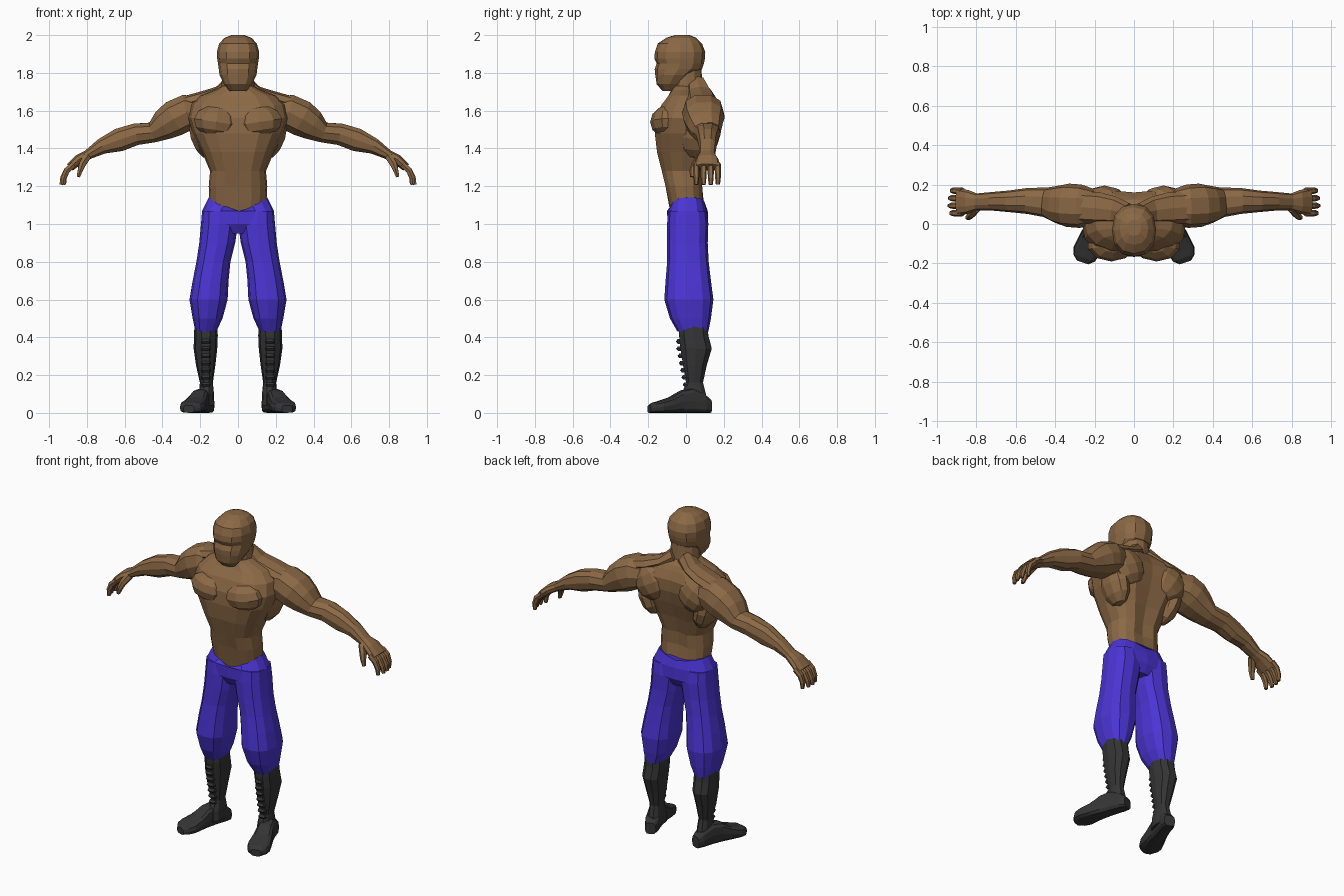
import bpy, bmesh, math
from mathutils import Vector as V


def material(name, rgb):
    m = bpy.data.materials.new(name)
    m.diffuse_color = (*rgb, 1)
    return m


SKIN = material("brown skin", (0.26, 0.14, 0.06))
BLUE = material("blue cloth", (0.07, 0.035, 0.66))
BLACK = material("black leather", (0.035, 0.035, 0.035))


def finish(name, bm, mat, mirror):
    bmesh.ops.recalc_face_normals(bm, faces=bm.faces[:])
    me = bpy.data.meshes.new(name)
    bm.to_mesh(me)
    bm.free()
    me.materials.append(mat)
    ob = bpy.data.objects.new(name, me)
    bpy.context.collection.objects.link(ob)
    if mirror:
        ob.modifiers.new("Mirror", 'MIRROR').use_mirror_merge = False
    return ob


def loft(name, rings, mat, n=12, p=0.85, mirror=True, tweak=None):
    """Skin rings given as (centre, half axis U, half axis W); p<1 is boxier."""
    bm = bmesh.new()
    loops = []
    for c, u, w in rings:
        loop = []
        for i in range(n):
            a = 2 * math.pi * i / n
            ca, sa = round(math.cos(a), 6), round(math.sin(a), 6)
            co = (c + u * math.copysign(abs(ca) ** p, ca)
                  + w * math.copysign(abs(sa) ** p, sa))
            loop.append(bm.verts.new(tweak(co) if tweak else co))
        loops.append(loop)
    for a, b in zip(loops, loops[1:]):
        for i in range(n):
            j = (i + 1) % n
            bm.faces.new((a[i], a[j], b[j], b[i]))
    bm.faces.new(loops[0][::-1])
    bm.faces.new(loops[-1])
    return finish(name, bm, mat, mirror)


def upright(rows):
    """Rows of z, x min, x max, y front, y back."""
    return [(V(((a + b) / 2, (f + k) / 2, z)), V(((b - a) / 2, 0, 0)), V((0, (k - f) / 2, 0)))
            for z, a, b, f, k in rows]


def centred(rows):
    return upright([(z, -r, r, f, k) for z, r, f, k in rows])


def along(rows):
    """Rows of x, y, z, half depth, half height along a limb path."""
    pts = [V(r[:3]) for r in rows]
    out = []
    for i, r in enumerate(rows):
        t = pts[min(i + 1, len(pts) - 1)] - pts[max(i - 1, 0)]
        w = t.cross(V((0, 1, 0))).normalized()
        u = w.cross(t).normalized()
        out.append((pts[i], u * r[3], w * r[4]))
    return out


def muscle(name, loc, size, tilt=0):
    bm = bmesh.new()
    bmesh.ops.create_uvsphere(bm, u_segments=10, v_segments=6, radius=1)
    c, s = math.cos(tilt), math.sin(tilt)
    for v in bm.verts:
        x, y, z = (v.co[i] * size[i] for i in range(3))
        v.co = V(loc) + V((x * c - z * s, y, x * s + z * c))
    return finish(name, bm, SKIN, True)


# Torso with a groove down the spine and chest
def groove(co):
    if abs(co.x) < 0.01 and 1.2 < co.z < 1.69:
        co.y -= math.copysign(0.02 if co.y > 0 else 0.01, co.y)
    return co


loft("torso", centred([
    (1.00, .14, -.07, .085), (1.10, .15, -.09, .095), (1.20, .155, -.115, .092),
    (1.28, .148, -.135, .098), (1.38, .19, -.162, .125), (1.48, .24, -.175, .16),
    (1.56, .265, -.17, .18), (1.63, .25, -.14, .18), (1.68, .20, -.10, .155),
    (1.71, .12, -.078, .125), (1.73, .085, -.07, .09)]),
    SKIN, 16, .8, False, groove)
loft("neck", centred([(1.68, .10, -.08, .11), (1.73, .088, -.07, .088),
                      (1.84, .08, -.07, .08)]), SKIN, 12, 1, False)

# Head: chin to crown
loft("head", centred([
    (1.705, .045, -.125, -.05), (1.74, .075, -.155, -.02), (1.79, .098, -.163, .04),
    (1.82, .102, -.166, .085), (1.85, .106, -.155, .095), (1.875, .11, -.167, .10),
    (1.91, .112, -.165, .102), (1.955, .10, -.15, .085), (1.985, .072, -.105, .055),
    (2.0, .035, -.06, .02)]), SKIN, 12, .85, False)

# Raised muscles
muscle("chest_muscle", (.115, -.10, 1.54), (.125, .09, .085), .15)
muscle("shoulder_blade", (.15, .125, 1.57), (.11, .07, .11), -.5)
muscle("side_back_muscle", (.19, .06, 1.47), (.065, .10, .13), -.3)
loft("neck_shoulder_muscle", along([
    (.03, .055, 1.74, .05, .05), (.10, .07, 1.695, .07, .035),
    (.18, .08, 1.665, .08, .04), (.27, .085, 1.64, .08, .04)]), SKIN, 8)

# Arm and palm
loft("arm", along([
    (.18, .09, 1.595, .08, .075), (.27, .09, 1.59, .11, .10),
    (.335, .095, 1.56, .11, .10), (.39, .10, 1.525, .095, .085),
    (.45, .11, 1.485, .075, .056), (.54, .117, 1.475, .066, .06),
    (.63, .115, 1.445, .055, .064), (.72, .115, 1.412, .047, .044),
    (.795, .112, 1.367, .043, .027), (.84, .112, 1.343, .06, .028),
    (.89, .112, 1.30, .07, .024)]), SKIN, 10)

# Fingers and thumb
for i in range(4):
    y = .055 + .038 * i
    tip = (.0, .012, .01, -.005)[i]
    loft(f"finger_{i + 1}", along([
        (.87, y, 1.315, .017, .018), (.905, y, 1.285, .017, .018),
        (.922 + tip / 2, y, 1.245, .015, .015),
        (.924 + tip, y, 1.208, .011, .01)]), SKIN, 6)
loft("thumb", along([
    (.80, .08, 1.355, .025, .022), (.825, .05, 1.315, .022, .02),
    (.835, .036, 1.285, .017, .015), (.845, .032, 1.25, .012, .01)]), SKIN, 6)


# Trousers: waistband dips at the front
def waist_dip(co):
    if co.z > 1.12:
        co.z -= (.085 if co.y < 0 else .03) * max(0, 1 - abs(co.x) / .15)
    return co


loft("trouser_waist", centred([
    (.95, .07, -.07, .09), (1.0, .185, -.098, .118), (1.07, .19, -.10, .115),
    (1.14, .155, -.085, .10)]), BLUE, 16, .75, False, waist_dip)
loft("trouser_leg", upright([
    (1.07, .015, .19, -.095, .11), (1.0, .0, .196, -.10, .118),
    (.90, .015, .205, -.10, .115), (.80, .04, .22, -.10, .12),
    (.70, .05, .24, -.108, .132), (.60, .055, .257, -.115, .145),
    (.50, .082, .24, -.085, .132), (.43, .115, .225, -.045, .118)]), BLUE, 12, .8)

# Boot shaft
loft("boot_shaft", upright([
    (.47, .11, .23, -.04, .115), (.41, .107, .233, -.04, .122),
    (.34, .11, .235, -.033, .14), (.25, .12, .222, -.018, .112),
    (.16, .133, .202, -.002, .092), (.10, .127, .207, -.025, .108),
    (.04, .125, .205, -.03, .115)]), BLACK, 10, .85)

# Boot foot: rings from heel to toe, turned outward
heel, toe = V((.155, .128, 0)), V((.26, -.195, 0))
side = V((.95, .31, 0))
foot = []
for s, half, top in [(0, .032, .07), (.1, .042, .10), (.3, .045, .13), (.48, .05, .12),
                     (.65, .06, .085), (.82, .068, .065), (.93, .058, .055), (1, .03, .04)]:
    c = heel.lerp(toe, s)
    foot.append((c + V((0, 0, top / 2)), side * half, V((0, 0, top / 2))))
loft("boot_foot", foot, BLACK, 12, .6)

# Boot laces: a ladder of raised bars on the shin
for i in range(7):
    z = .15 + .038 * i
    y = -.002 - .036 * min(1, (z - .15) / .2)
    loft(f"boot_lace_{i + 1}", upright([
        (z - .012, .148, .192, y - .006, y + .03), (z, .145, .195, y - .016, y + .03),
        (z + .012, .148, .192, y - .006, y + .03)]), BLACK, 8, .5)
